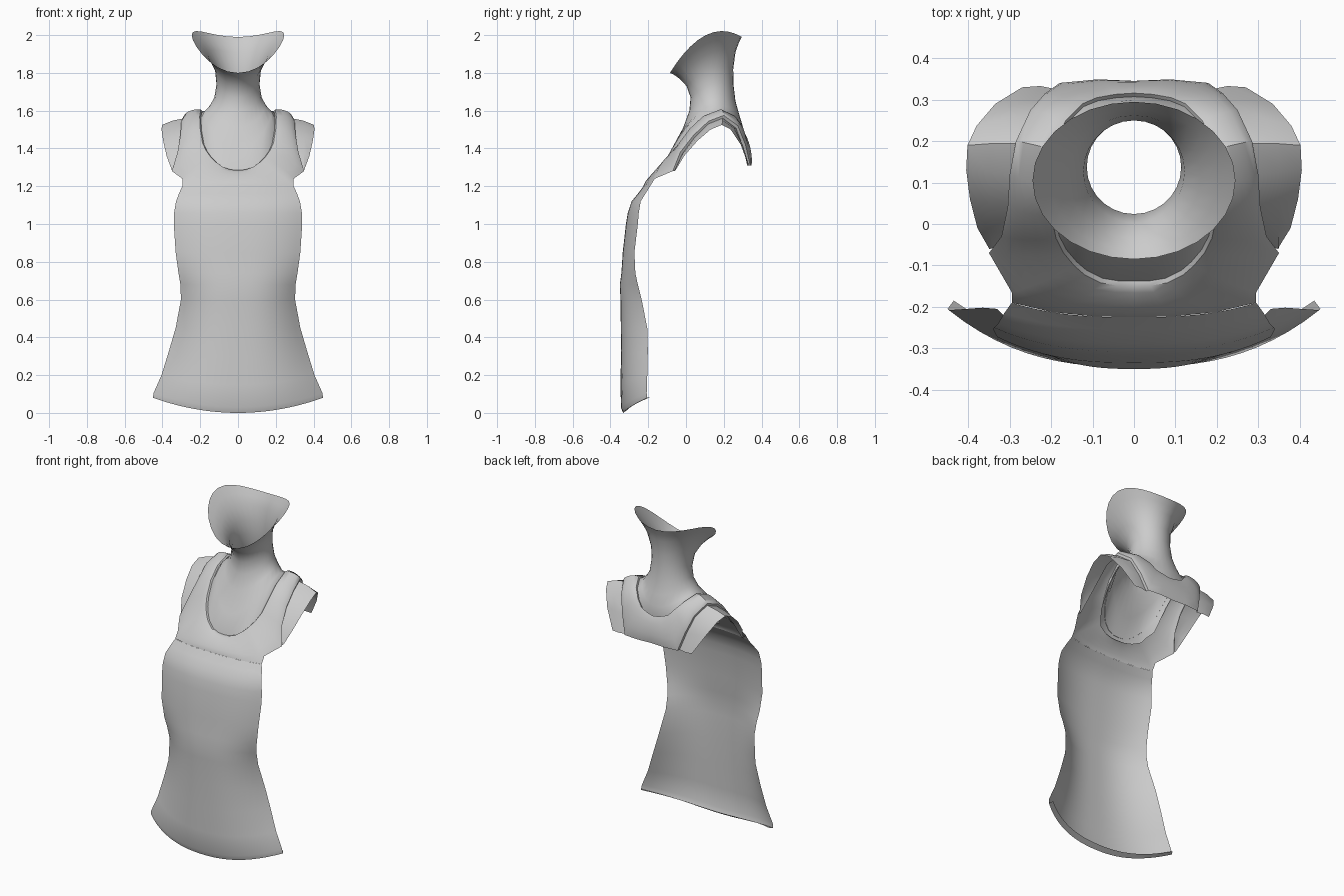
import bpy, math
from mathutils import Vector as V

grey = bpy.data.materials.new("light_grey")
grey.diffuse_color = (0.6, 0.6, 0.6, 1)


def loft(name, rows, closed=False, flip=False):
    """Skin a list of equal-length point rows with quads."""
    n = len(rows[0])
    verts = [tuple(p) for r in rows for p in r]
    faces = []
    for j in range(len(rows) - 1):
        for i in range(n if closed else n - 1):
            k = (i + 1) % n
            f = (j * n + i, j * n + k, (j + 1) * n + k, (j + 1) * n + i)
            faces.append(f[::-1] if flip else f)
    me = bpy.data.meshes.new(name)
    me.from_pydata(verts, [], faces)
    me.materials.append(grey)
    ob = bpy.data.objects.new(name, me)
    bpy.context.collection.objects.link(ob)
    bpy.ops.object.select_all(action='DESELECT')
    ob.select_set(True)
    bpy.context.view_layer.objects.active = ob
    bpy.ops.object.shade_smooth_by_angle(angle=math.radians(45))
    return ob


def full(half):
    """Half loop (front centre to back centre) -> closed symmetric loop."""
    return list(half) + [V((-p[0], p[1], p[2])) for p in half[-2:0:-1]]


# Front panel: centre height, centre y, half width, edge y, edge rise
panel = [
    (0.02, -0.305, 0.435, -0.185, 0.065),
    (0.00, -0.333, 0.450, -0.205, 0.080),
    (0.03, -0.345, 0.447, -0.208, 0.075),
    (0.15, -0.346, 0.405, -0.205, 0.050),
    (0.30, -0.345, 0.365, -0.202, 0.030),
    (0.45, -0.345, 0.330, -0.205, 0),
    (0.60, -0.347, 0.302, -0.235, 0),
    (0.68, -0.350, 0.305, -0.255, 0),
    (0.74, -0.342, 0.315, -0.268, 0),
    (0.85, -0.335, 0.330, -0.273, 0),
    (1.00, -0.318, 0.340, -0.255, 0),
    (1.06, -0.308, 0.338, -0.250, 0),
    (1.12, -0.288, 0.328, -0.240, 0),
    (1.16, -0.255, 0.313, -0.215, 0),
    (1.20, -0.225, 0.295, -0.190, 0),
]
rows = []
for z, yc, w, ye, rise in panel:
    ts = [i / 12 for i in range(-12, 13)]
    rows.append([(w * t, yc + (ye - yc) * abs(t) ** 2.6, z + rise * t * t) for t in ts])
loft("front_panel", rows)

# Half neckline and half outer edge of the yoke, front centre to back centre
neckline = [V(p) for p in [
    (0, -.15, 1.285), (.04, -.149, 1.288), (.08, -.142, 1.302), (.12, -.122, 1.33),
    (.145, -.1, 1.355), (.17, -.07, 1.39), (.188, -.035, 1.43), (.2, .02, 1.505),
    (.203, .09, 1.57), (.197, .18, 1.605), (.165, .25, 1.575), (.125, .29, 1.53),
    (.09, .305, 1.49), (.045, .313, 1.475), (0, .316, 1.465)]]
armhole = [V(p) for p in [
    (.35, -.07, 1.28), (.32, -.03, 1.38), (.305, .04, 1.47), (.30, .12, 1.545),
    (.285, .2, 1.575), (.25, .275, 1.52), (.215, .315, 1.42), (.18, .34, 1.31)]]
outer = [V(p) for p in [(0, -.225, 1.2), (.098, -.223, 1.2), (.197, -.213, 1.2),
                        (.295, -.19, 1.2), (.295, -.165, 1.24)]]
outer += armhole + [V((.09, .347, 1.31)), V((0, .342, 1.31))]

# Yoke: outer edge to neckline with a gentle bulge and a turned-in lip
core = V((0, .1, 1.25))
rows = []
for t in (0, .12, .3, .5, .7, .88, 1):
    ring = []
    for o, n in zip(outer, neckline):
        p = o.lerp(n, t)
        d = (p - core).normalized()
        ring.append(p + d * 0.014 * math.sin(math.pi * t) ** 0.7 if 0 < t < 1 else p)
    rows.append(full(ring))
rows.append(full([p + (core - p).normalized() * 0.014 for p in neckline]))
loft("yoke", rows, closed=True)

# Skin: hidden border under the yoke, then chest, neck and jaw rings
rows = []
for t, drop in ((.25, .028), (0, .012)):
    ring = []
    for o, n in zip(outer, neckline):
        p = n.lerp(o, t)
        ring.append(p + (core - p).normalized() * drop)
    rows.append(full(ring))
# half width, front y, back y, front z, back z, side z
for w, yf, yb, zf, zb, zs in [
        (.180, -.080, .300, 1.39, 1.520, 1.592),
        (.150, -.015, .280, 1.51, 1.585, 1.625),
        (.125, .018, .262, 1.60, 1.650, 1.670),
        (.114, .024, .251, 1.67, 1.740, 1.740),
        (.122, .003, .250, 1.73, 1.820, 1.820),
        (.160, -.035, .262, 1.77, 1.910, 1.900),
        (.205, -.064, .278, 1.79, 1.955, 1.955),
        (.245, -.085, .295, 1.80, 1.990, 2.000)]:
    ring = []
    for i in range(15):
        a = math.pi * i / 14
        c = math.cos(a)
        ring.append(V((w * math.sin(a) if 0 < i < 14 else 0,
                       (yf + yb) / 2 - (yb - yf) / 2 * c,
                       zs + (zf - zb) / 2 * c + ((zf + zb) / 2 - zs) * c * c)))
    rows.append(full(ring))
loft("neck", rows, closed=True)

# Sleeve caps: small step below the armhole seam, then out to the cuff
cuff = [V(p) for p in [
    (.35, -.055, 1.285), (.378, -.01, 1.36), (.396, .06, 1.44), (.405, .13, 1.50),
    (.402, .19, 1.525), (.38, .237, 1.50), (.335, .29, 1.42), (.27, .33, 1.31)]]
centre = V((.22, .1, 1.3))
step = [p + (centre - p).normalized() * 0.016 for p in armhole]
mid = [a.lerp(b, .5) + (a.lerp(b, .5) - centre).normalized() * .006
       for a, b in zip(step, cuff)]
for side, s in (("left", -1), ("right", 1)):
    rows = [[(p.x * s, p.y, p.z) for p in r] for r in (armhole, step, mid, cuff)]
    loft(side + "_sleeve", rows, flip=s > 0)
